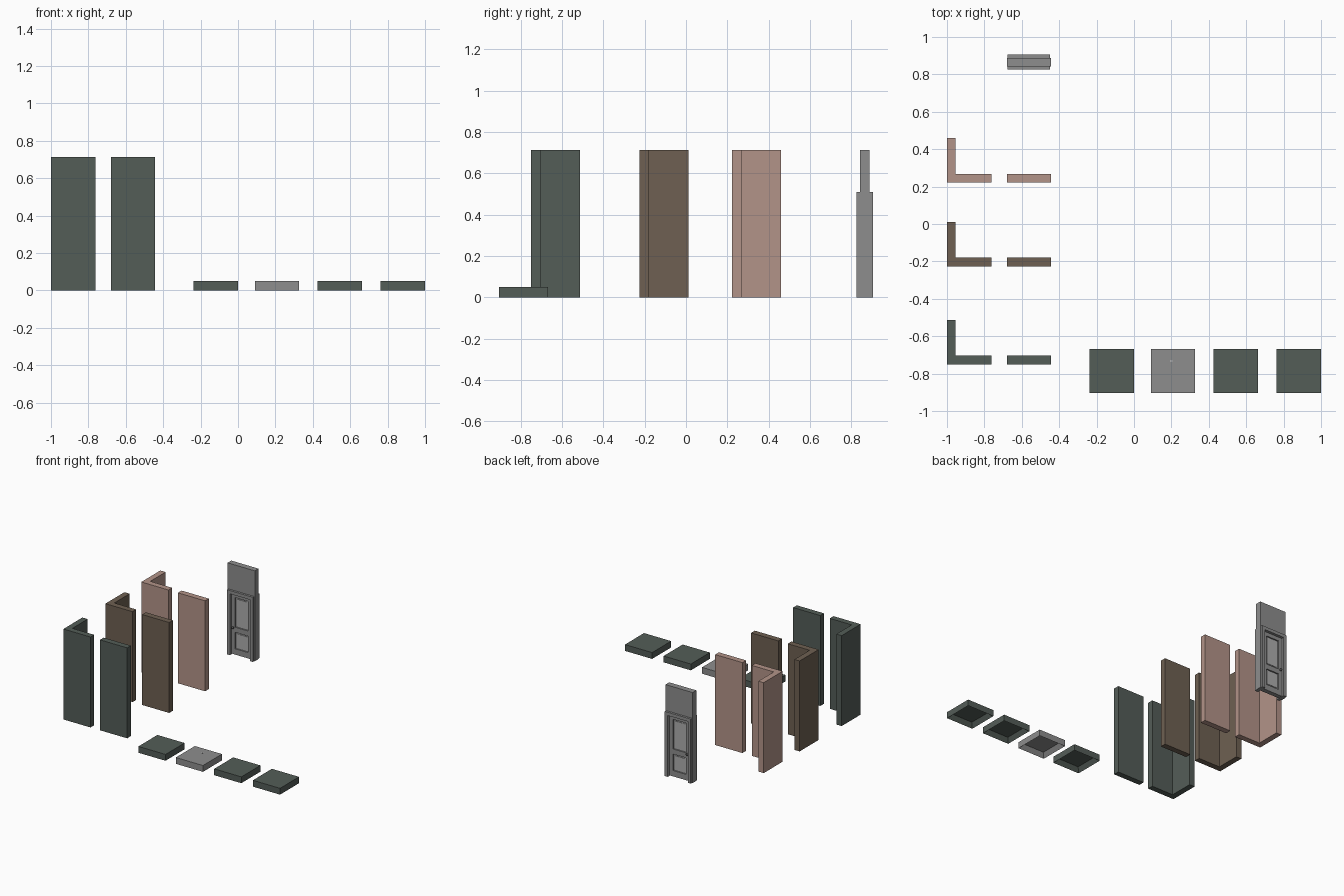
import bpy, bmesh
from mathutils import Matrix

if "Cube" in bpy.data.objects:
    bpy.data.objects.remove(bpy.data.objects["Cube"])


def mat(name, r, g, b):
    m = bpy.data.materials.new(name)
    m.diffuse_color = (r, g, b, 1)
    m.use_nodes = True
    m.node_tree.nodes["Principled BSDF"].inputs["Base Color"].default_value = m.diffuse_color
    return m


GREEN = mat("slate green", 0.088, 0.110, 0.097)
BROWN = mat("brown", 0.158, 0.118, 0.085)
PINK = mat("dusty pink", 0.450, 0.295, 0.248)
GREY = mat("grey", 0.270, 0.270, 0.270)
LIGHT = mat("light grey", 0.420, 0.420, 0.420)
DARK = mat("dark grey", 0.100, 0.100, 0.100)


def finish(bm, name, material):
    bmesh.ops.recalc_face_normals(bm, faces=bm.faces[:])
    me = bpy.data.meshes.new(name)
    bm.to_mesh(me)
    bm.free()
    me.materials.append(material)
    ob = bpy.data.objects.new(name, me)
    bpy.context.collection.objects.link(ob)
    return ob


def prism(name, pts, z0, z1, material):
    """Extrude a plan outline from z0 to z1."""
    bm = bmesh.new()
    lo = [bm.verts.new((x, y, z0)) for x, y in pts]
    hi = [bm.verts.new((x, y, z1)) for x, y in pts]
    bm.faces.new(lo[::-1])
    bm.faces.new(hi)
    n = len(pts)
    for i in range(n):
        j = (i + 1) % n
        bm.faces.new((lo[i], lo[j], hi[j], hi[i]))
    return finish(bm, name, material)


def box(name, x0, x1, y0, y1, z0, z1, material):
    return prism(name, [(x0, y0), (x1, y0), (x1, y1), (x0, y1)], z0, z1, material)


S, T, H = 0.237, 0.046, 0.714   # module size, wall thickness, wall height
X1, X2 = -1.0, -0.68            # left edges of corner and straight walls

# wall sets: one corner and one straight piece in each colour
for label, y, m in (("green", -0.75, GREEN), ("brown", -0.226, BROWN), ("pink", 0.222, PINK)):
    prism(label + "_corner_wall",
          [(X1, y), (X1 + S, y), (X1 + S, y + T), (X1 + T, y + T), (X1 + T, y + S), (X1, y + S)],
          0, H, m)
    box(label + "_straight_wall", X2, X2 + S, y, y + T, 0, H, m)

# floor tiles, hollow underneath
for i, (x, m) in enumerate(((-0.237, GREEN), (0.09, GREY), (0.425, GREEN), (0.763, GREEN))):
    tile = box("floor_tile_%d" % (i + 1), x, x + S, -0.904, -0.667, 0, 0.05, m)
    bm = bmesh.new()
    bm.from_mesh(tile.data)
    under = [f for f in bm.faces if f.normal.z < -0.9]
    bmesh.ops.inset_region(bm, faces=under, thickness=0.033)
    for v in under[0].verts:
        v.co.z += 0.035
    bm.to_mesh(tile.data)
    bm.free()

# small drain mark on the grey tile
box("drain_mark", 0.192, 0.207, -0.737, -0.727, 0.05, 0.051, LIGHT)

# doorway: wall above, side strips, frame
CY = 0.865
XR = X2 + S
box("wall_above_door", X2, XR, CY - 0.023, CY + 0.023, 0.49, H, GREY)
for side, a, b in (("left", X2, X2 + 0.012), ("right", XR - 0.012, XR)):
    box(side + "_wall_strip", a, b, CY - 0.023, CY + 0.023, 0, 0.49, GREY)
FL, FR, FT = X2 + 0.005, XR - 0.005, 0.51
for side, a, b in (("left", FL, FL + 0.026), ("right", FR - 0.026, FR)):
    box(side + "_door_post", a, b, CY - 0.04, CY + 0.04, 0, FT, GREY)
box("door_lintel", FL + 0.026, FR - 0.026, CY - 0.04, CY + 0.04, FT - 0.026, FT, GREY)

# door leaf: stiles and rails around two recessed panels
DL, DR, DT, W = FL + 0.026, FR - 0.026, FT - 0.026, 0.03
for side, a, b in (("left", DL, DL + W), ("right", DR - W, DR)):
    box(side + "_door_stile", a, b, CY - 0.018, CY + 0.018, 0.004, DT, GREY)
for label, z0, z1 in (("bottom", 0.004, 0.05), ("middle", 0.18, 0.22), ("top", DT - 0.03, DT)):
    box(label + "_door_rail", DL + W, DR - W, CY - 0.018, CY + 0.018, z0, z1, GREY)
for label, z0, z1 in (("lower", 0.05, 0.18), ("upper", 0.22, DT - 0.03)):
    box(label + "_door_panel", DL + W, DR - W, CY - 0.007, CY + 0.007, z0, z1, LIGHT)
    box(label + "_raised_panel", DL + W + 0.012, DR - W - 0.012, CY - 0.011, CY + 0.011,
        z0 + 0.012, z1 - 0.012, LIGHT)

# door knobs, one on each face
for label, s in (("front", -1), ("back", 1)):
    bm = bmesh.new()
    bmesh.ops.create_uvsphere(bm, u_segments=10, v_segments=6, radius=0.010,
                              matrix=Matrix.Translation((DL + W / 2, CY + s * 0.027, 0.215)))
    finish(bm, label + "_door_knob", DARK)
